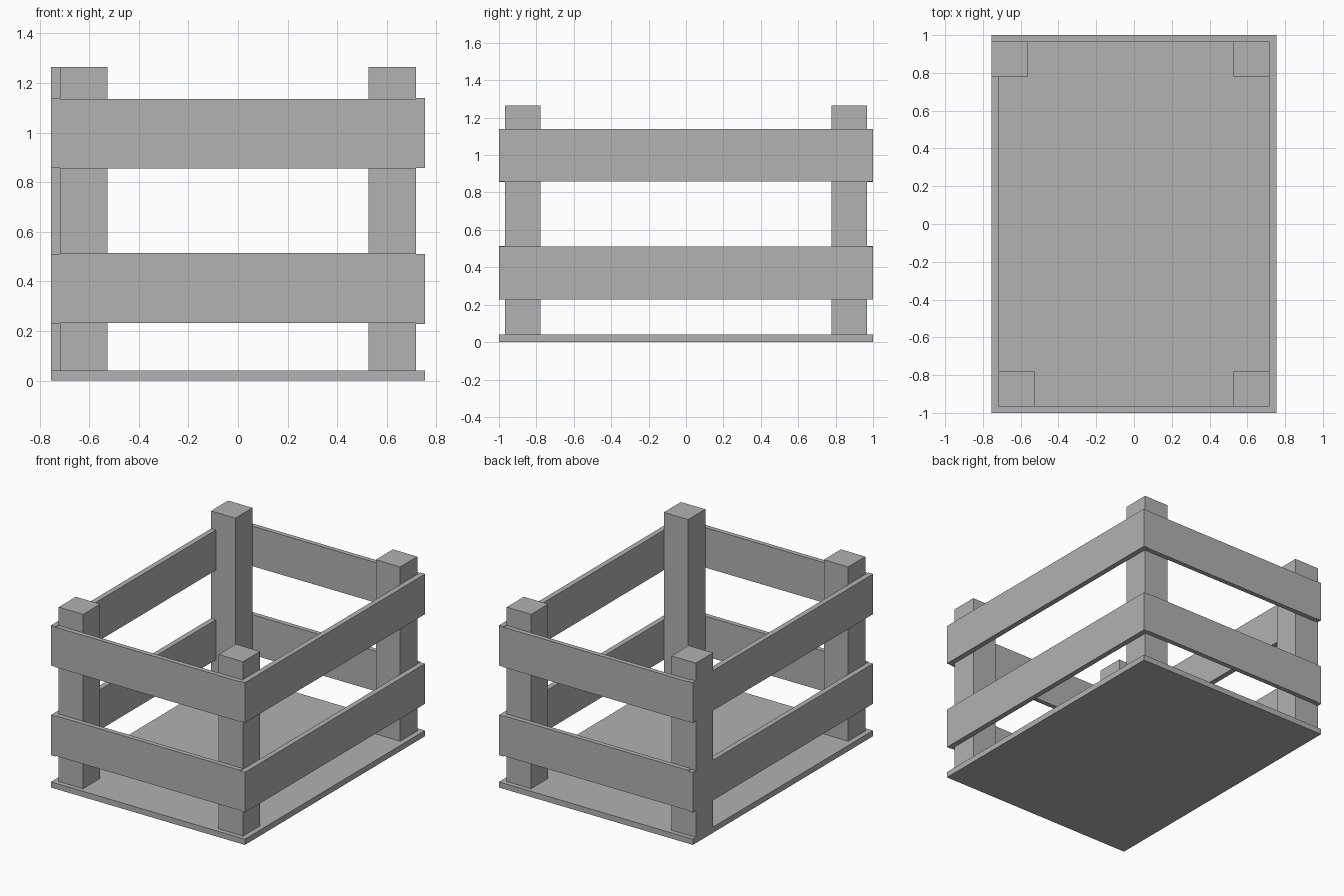
import bpy

if "Cube" in bpy.data.objects:
    bpy.data.objects.remove(bpy.data.objects["Cube"], do_unlink=True)

# Single plain grey material
grey = bpy.data.materials.new("plain_grey")
grey.use_nodes = True
colour = (0.445, 0.445, 0.445, 1)
grey.diffuse_color = colour
grey.node_tree.nodes["Principled BSDF"].inputs["Base Color"].default_value = colour


def box(name, x, y, z):
    """Board spanning the given (low, high) range on each axis."""
    spans = (x, y, z)
    bpy.ops.mesh.primitive_cube_add(size=1, location=[sum(s) / 2 for s in spans])
    board = bpy.context.object
    board.name = name
    board.scale = [hi - lo for lo, hi in spans]
    bpy.ops.object.transform_apply(location=False, rotation=False, scale=True)
    board.data.materials.append(grey)
    return board


HALF_X, HALF_Y = 0.754, 1.0
IN_X, IN_Y = 0.717, 0.967      # inner faces of the slats
FLOOR, TOP = 0.04, 1.265
POST = 0.19

# Floor panel
box("floor", (-HALF_X, HALF_X), (-HALF_Y, HALF_Y), (0, FLOOR))

# Corner posts; the back right one sits flush with the outside of the slats
for name, x0, y0 in (
    ("front_right_post", -IN_X, -IN_Y),
    ("front_left_post", IN_X - POST, -IN_Y),
    ("back_right_post", -HALF_X, IN_Y - POST),
    ("back_left_post", IN_X - POST, IN_Y - POST),
):
    box(name, (x0, x0 + POST), (y0, y0 + POST), (FLOOR, TOP))

# Two rows of slats around the posts
for row, end_z, side_z in (
    ("lower", (0.232, 0.514), (0.228, 0.51)),
    ("upper", (0.855, 1.136), (0.858, 1.14)),
):
    box(row + "_front_slat", (-IN_X, IN_X), (-HALF_Y, -IN_Y), end_z)
    box(row + "_back_slat", (-IN_X, IN_X), (IN_Y, HALF_Y), end_z)
    box(row + "_left_slat", (IN_X, HALF_X), (-HALF_Y, HALF_Y), side_z)
    box(row + "_right_slat", (-HALF_X, -IN_X), (-HALF_Y, HALF_Y), side_z)
